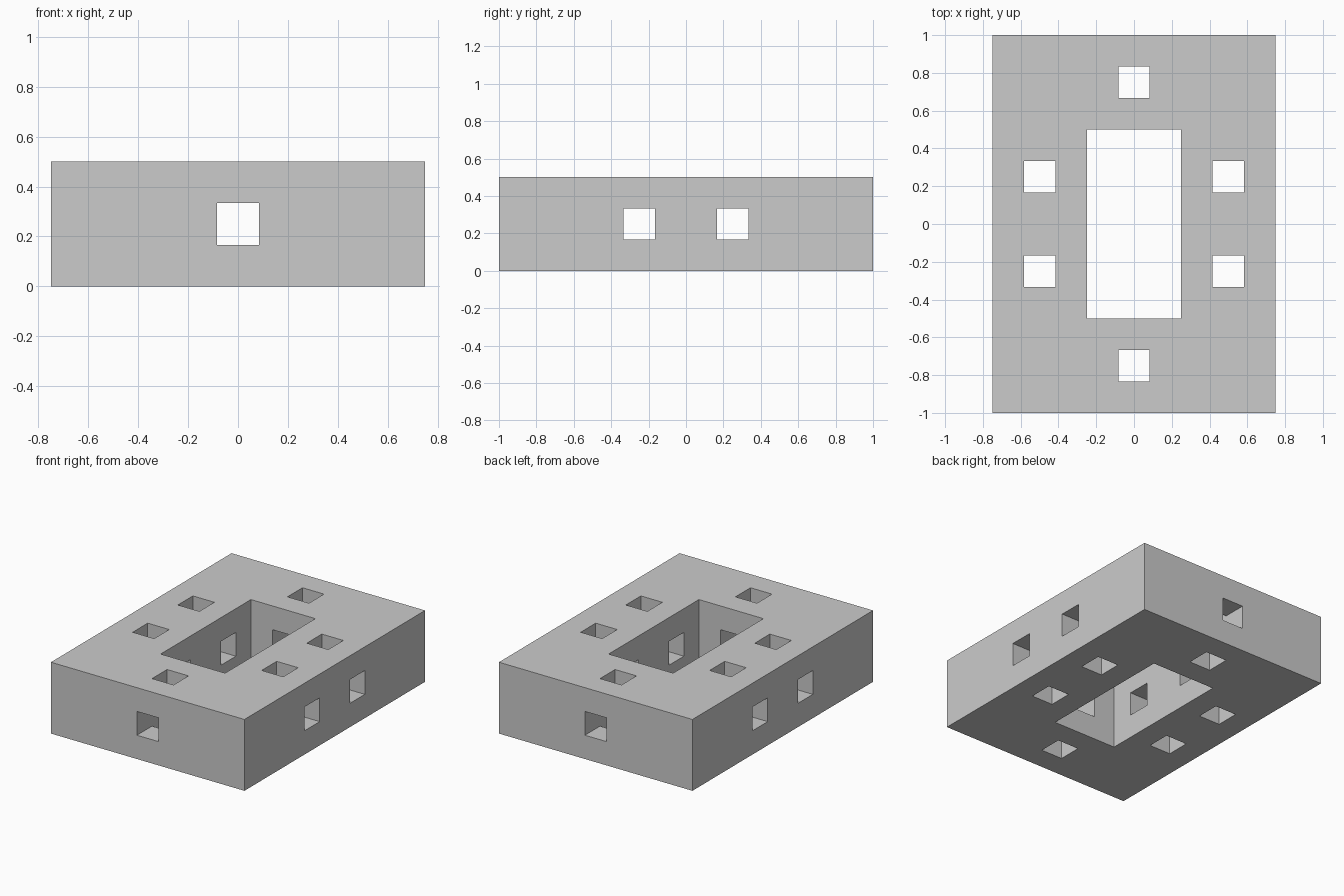
import bpy
import bmesh
from mathutils import Matrix, Vector

if "Cube" in bpy.data.objects:
    bpy.data.objects.remove(bpy.data.objects["Cube"])

W, D, H = 1.5, 2.0, 0.5      # outer size
HOLE = H / 3                 # small square hole width


def boxes(name, specs):
    """One object made of separate boxes, each given as (centre, size)."""
    bm = bmesh.new()
    for centre, size in specs:
        mat = Matrix.Translation(Vector(centre)) @ Matrix.Diagonal((*size, 1))
        bmesh.ops.create_cube(bm, size=1, matrix=mat)
    mesh = bpy.data.meshes.new(name)
    bm.to_mesh(mesh)
    bm.free()
    obj = bpy.data.objects.new(name, mesh)
    bpy.context.collection.objects.link(obj)
    return obj


# Solid slab
frame = boxes("pierced_frame", [((0, 0, H / 2), (W, D, H))])

# Central opening plus the small vertical holes around it
spots = [(x, y) for x in (-0.5, 0.5) for y in (-0.25, 0.25)] + [(0, -0.75), (0, 0.75)]
vertical = [((0, 0, H / 2), (0.5, 1, 1))]
vertical += [((x, y, H / 2), (HOLE, HOLE, 1)) for x, y in spots]

# Tunnels: two from side to side, one from front to back
sideways = [((0, y, H / 2), (2, HOLE, HOLE)) for y in (-0.25, 0.25)]
lengthways = [((0, 0, H / 2), (HOLE, 3, HOLE))]

for name, specs in (("vertical_cutter", vertical),
                    ("sideways_cutter", sideways),
                    ("lengthways_cutter", lengthways)):
    cutter = boxes(name, specs)
    cutter.hide_render = True
    cutter.display_type = 'WIRE'
    mod = frame.modifiers.new(name, 'BOOLEAN')
    mod.operation = 'DIFFERENCE'
    mod.solver = 'EXACT'
    mod.object = cutter
